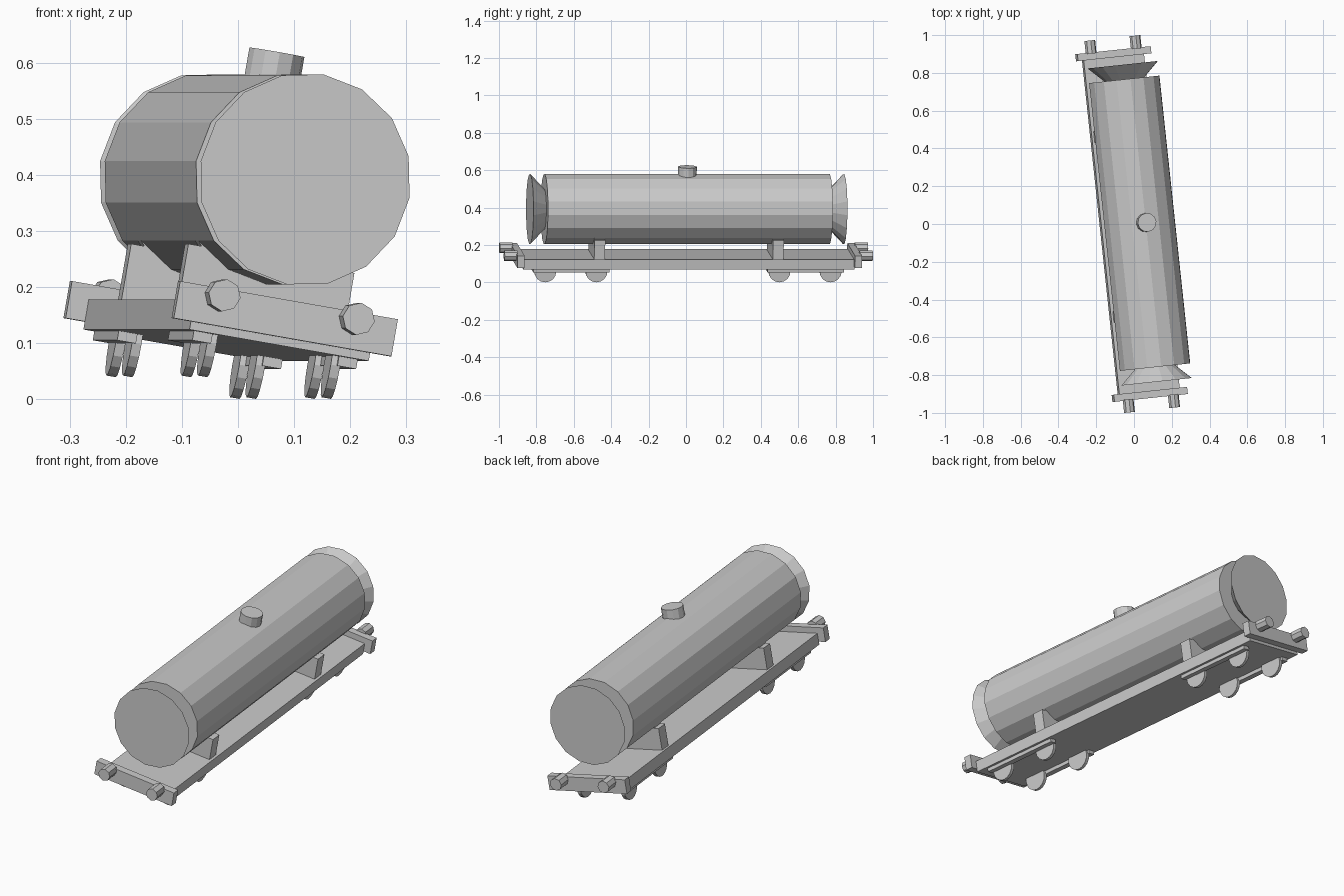
import bpy, bmesh, math
from mathutils import Matrix, Vector

if "Cube" in bpy.data.objects:
    bpy.data.objects.remove(bpy.data.objects["Cube"])

# Whole wagon pose: yawed and rolled about the tank centre
POSE = (Matrix.Translation((0.03, 0.004, 0.392))
        @ Matrix.Rotation(math.radians(6.1), 4, 'Z')
        @ Matrix.Rotation(math.radians(9.9), 4, 'Y'))

grey = bpy.data.materials.new("light_grey")
grey.diffuse_color = (0.6, 0.6, 0.6, 1)
grey.use_nodes = True
grey.node_tree.nodes["Principled BSDF"].inputs["Base Color"].default_value = grey.diffuse_color


def finish(name, bm):
    bmesh.ops.recalc_face_normals(bm, faces=bm.faces)
    me = bpy.data.meshes.new(name)
    bm.to_mesh(me)
    bm.free()
    me.materials.append(grey)
    ob = bpy.data.objects.new(name, me)
    ob.matrix_world = POSE
    bpy.context.collection.objects.link(ob)


def box(name, x0, x1, y0, y1, z0, z1):
    bm = bmesh.new()
    size = Matrix.Diagonal((x1 - x0, y1 - y0, z1 - z0, 1))
    mid = Matrix.Translation(((x0 + x1) / 2, (y0 + y1) / 2, (z0 + z1) / 2))
    bmesh.ops.create_cube(bm, size=1, matrix=mid @ size)
    finish(name, bm)


def tube(name, start, end, r0, r1, sides, turn=0):
    a, b = Vector(start), Vector(end)
    bm = bmesh.new()
    rot = (b - a).to_track_quat('Z', 'Y').to_matrix().to_4x4()
    bmesh.ops.create_cone(bm, cap_ends=True, segments=sides, radius1=r0, radius2=r1,
                          depth=(b - a).length,
                          matrix=Matrix.Translation((a + b) / 2) @ rot
                          @ Matrix.Rotation(turn, 4, 'Z'))
    finish(name, bm)


R = 0.19
# Tank barrel and filler dome
tube("tank", (0, -0.766, 0), (0, 0.766, 0), R, R, 16)
tube("filler_dome", (0, 0, 0.16), (0, 0, 0.23), 0.05, 0.05, 12)

# Flat deck
box("deck", -0.163, 0.163, -0.89, 0.89, -0.30, -0.246)

for s, end in ((-1, "front"), (1, "back")):
    # Flared tank end, buffer beam
    tube(end + "_tank_end", (0, s * 0.766, 0), (0, s * 0.844, 0), 0.108, R, 16)
    y = s * 0.907
    box(end + "_buffer_beam", -0.198, 0.198, y - 0.019, y + 0.019, -0.2855, -0.2185)

    # Saddle with a cradle arc under the tank
    arc = [(R * math.sin(a), -R * math.cos(a))
           for a in (math.radians(d) for d in (45, 22.5, 0, -22.5, -45))]
    outline = ([(-0.151, -0.246), (0.151, -0.246), (0.151, -0.143), (0.127, -0.143)]
               + arc[:] + [(-0.127, -0.143), (-0.151, -0.143)])
    bm = bmesh.new()
    face = bm.faces.new([bm.verts.new((x, s * 0.48 - 0.029, z)) for x, z in outline])
    ext = bmesh.ops.extrude_face_region(bm, geom=[face])["geom"]
    bmesh.ops.translate(bm, vec=(0, 0.058, 0),
                        verts=[v for v in ext if isinstance(v, bmesh.types.BMVert)])
    finish(end + "_saddle", bm)

    for t, side in ((-1, "left"), (1, "right")):
        tag = end + "_" + side
        # Buffers
        tube(tag + "_buffer", (t * 0.122, s * 0.92, -0.231),
             (t * 0.122, s * 0.99, -0.231), 0.029, 0.029, 8)
        # Bogie side rails and wheels
        xs = sorted((t * 0.115, t * 0.149))
        ys = sorted((s * 0.425, s * 0.835))
        box(tag + "_bogie_rail", *xs, *ys, -0.317, -0.295)
        for wy, pos in ((0.767, "outer"), (0.492, "inner")):
            tube(tag + "_" + pos + "_wheel", (t * 0.104, s * wy, -0.317),
                 (t * 0.121, s * wy, -0.317), 0.059, 0.059, 16)
